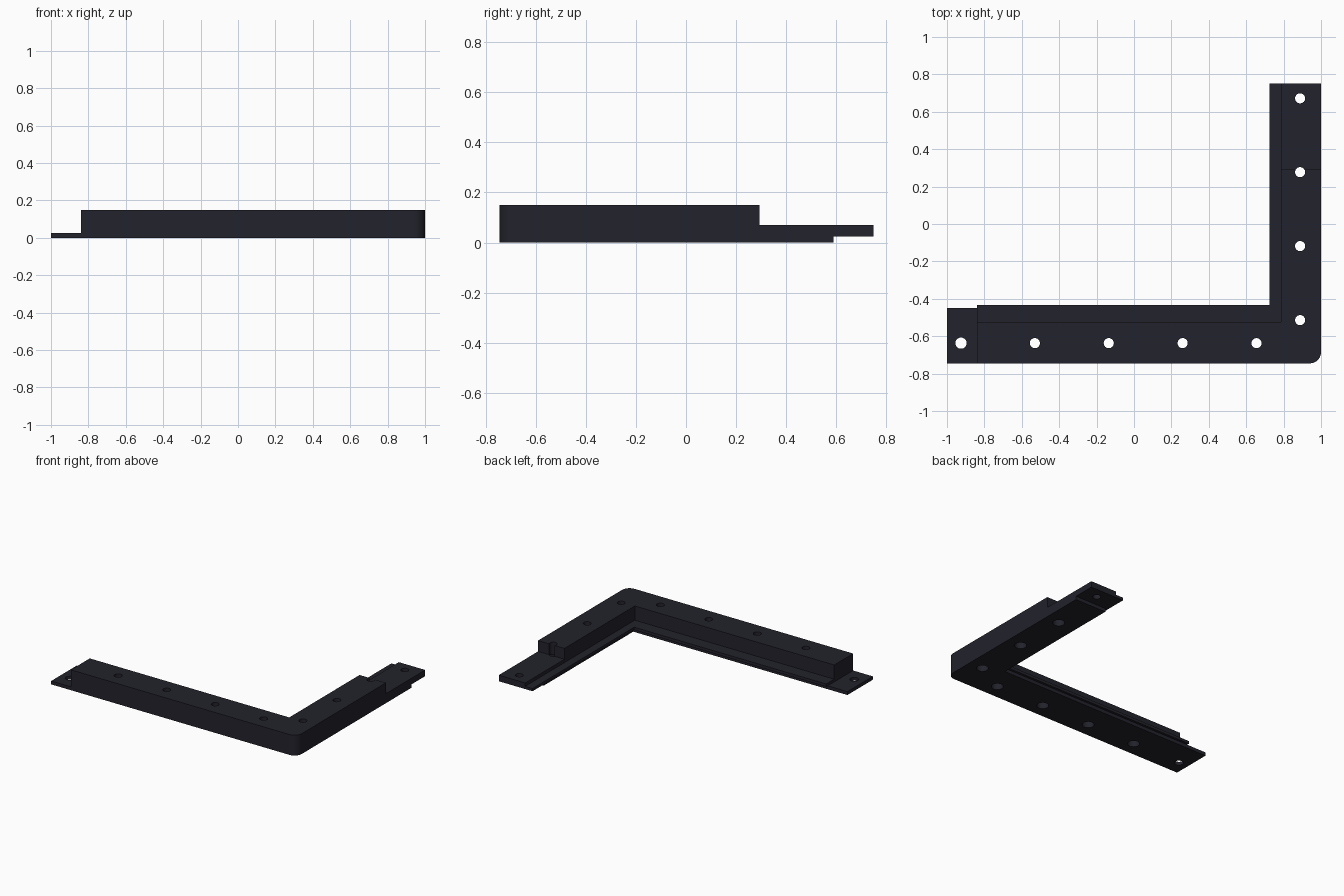
import bpy, bmesh, math

if "Cube" in bpy.data.objects:
    bpy.data.objects.remove(bpy.data.objects["Cube"])

mat = bpy.data.materials.new("charcoal plastic")
mat.diffuse_color = (0.016, 0.016, 0.025, 1)
mat.use_nodes = True
mat.node_tree.nodes["Principled BSDF"].inputs["Base Color"].default_value = mat.diffuse_color

X1, Y0 = 1.0, -0.745       # outer sides of the corner
R = 0.06                   # outer corner radius


def prism(name, pts, z0, z1):
    """Extrude a flat outline between two heights."""
    bm = bmesh.new()
    f = bm.faces.new([bm.verts.new((x, y, z0)) for x, y in pts])
    up = bmesh.ops.extrude_face_region(bm, geom=[f])["geom"]
    bmesh.ops.translate(bm, vec=(0, 0, z1 - z0),
                        verts=[v for v in up if isinstance(v, bmesh.types.BMVert)])
    bmesh.ops.recalc_face_normals(bm, faces=bm.faces)
    me = bpy.data.meshes.new(name)
    bm.to_mesh(me)
    bm.free()
    me.materials.append(mat)
    ob = bpy.data.objects.new(name, me)
    bpy.context.collection.objects.link(ob)
    return ob


def angle_outline(x_end, y_end, xi, yi):
    """L outline with a rounded outer corner; xi, yi are the inner sides."""
    arc = [(X1 - R + R * math.sin(a), Y0 + R - R * math.cos(a))
           for a in [math.pi / 2 * i / 10 for i in range(11)]]
    return [(x_end, Y0)] + arc + [(X1, y_end), (xi, y_end), (xi, yi), (x_end, yi)]


def circle(cx, cy, r, n=32):
    return [(cx + r * math.cos(2 * math.pi * i / n),
             cy + r * math.sin(2 * math.pi * i / n)) for i in range(n)]


# stacked layers of the frame corner
base = prism("base_plate", angle_outline(-1.0, 0.59, 0.745, -0.45), 0, 0.025)
ledge = prism("inner_ledge", angle_outline(-0.84, 0.75, 0.725, -0.432), 0.025, 0.045)
bar = prism("raised_bar", angle_outline(-0.84, 0.293, 0.785, -0.525), 0.045, 0.15)
tongue = prism("lap_tongue", [(0.785, 0.293), (X1, 0.293), (X1, 0.75), (0.785, 0.75)],
               0.045, 0.07)

# screw holes, with wider bores from below except at the lap joints
holes = [(-0.925, -0.637, 0.03, False), (0.888, 0.672, 0.027, False)]
holes += [(x, -0.637, 0.027, True) for x in (-0.53, -0.135, 0.26, 0.655)]
holes += [(0.888, y, 0.027, True) for y in (-0.514, -0.118, 0.277)]
cutters = []
for x, y, r, bored in holes:
    cutters.append(prism("hole_cutter", circle(x, y, r), -0.1, 0.3))
    if bored:
        cutters.append(prism("bore_cutter", circle(x, y, 0.04), -0.11, 0.06))

for part in (base, ledge, bar, tongue):
    for c in cutters:
        m = part.modifiers.new("hole", 'BOOLEAN')
        m.operation, m.solver, m.object = 'DIFFERENCE', 'EXACT', c

# apply the cuts, drop the cutters, smooth the round walls
dg = bpy.context.evaluated_depsgraph_get()
done = [(p, bpy.data.meshes.new_from_object(p.evaluated_get(dg)))
        for p in (base, ledge, bar, tongue)]
for p, me in done:
    p.modifiers.clear()
    p.data = me
for c in cutters:
    bpy.data.objects.remove(c)
for p, _ in done:
    bpy.ops.object.select_all(action='DESELECT')
    p.select_set(True)
    bpy.context.view_layer.objects.active = p
    bpy.ops.object.shade_smooth_by_angle(angle=math.radians(30))
